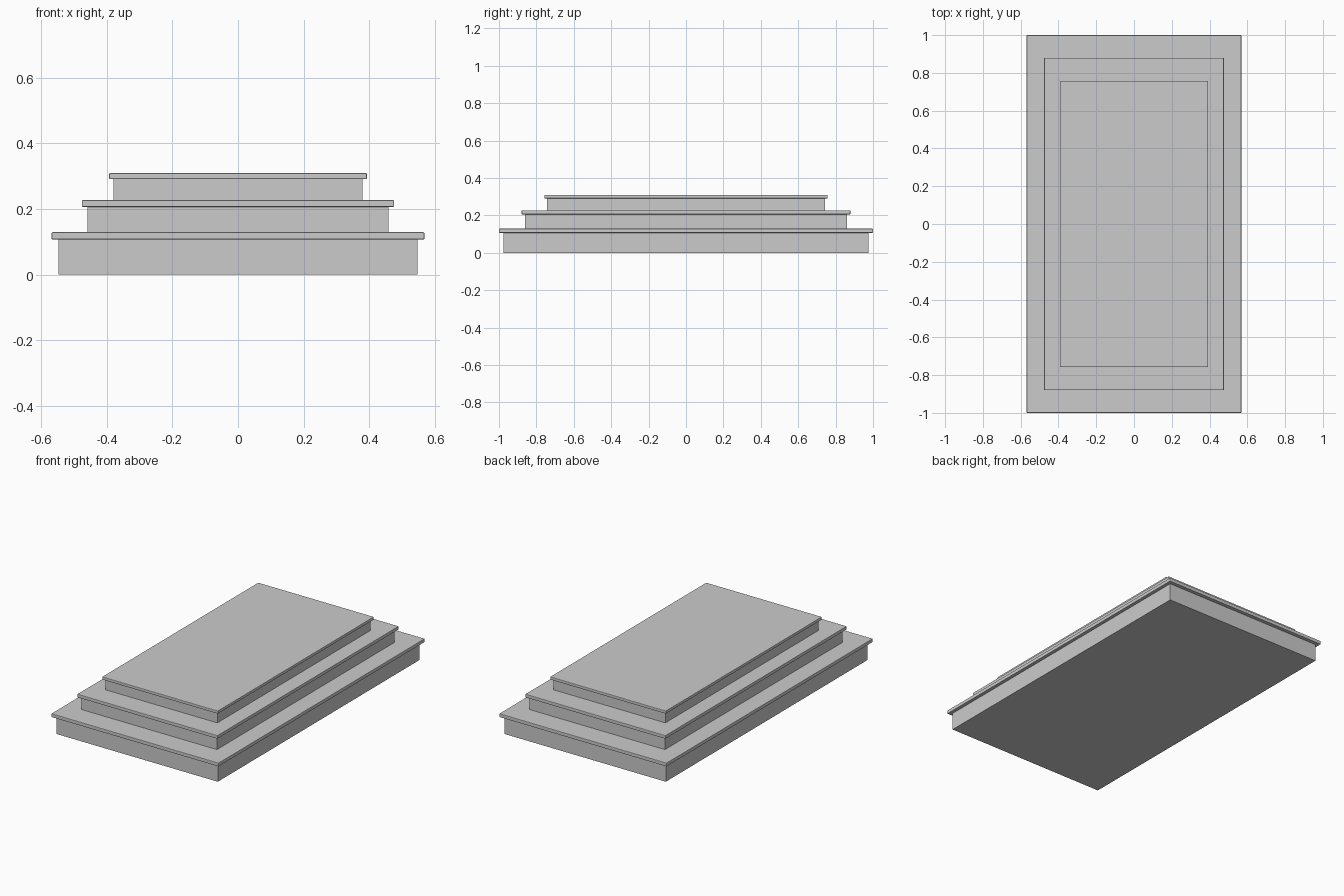
import bpy

if "Cube" in bpy.data.objects:
    bpy.data.objects.remove(bpy.data.objects["Cube"])


def box(name, hx, hy, z0, z1, bevel=0.0):
    """Box from half sizes and a height range, with optional softened edges."""
    bpy.ops.mesh.primitive_cube_add(size=2, location=(0, 0, (z0 + z1) / 2))
    ob = bpy.context.object
    ob.name = name
    ob.scale = (hx, hy, (z1 - z0) / 2)
    bpy.ops.object.transform_apply(location=False, rotation=False, scale=True)
    if bevel:
        mod = ob.modifiers.new("edge_bevel", 'BEVEL')
        mod.width = bevel
        mod.segments = 2
    return ob


# Each tier: riser half sizes, slab half sizes, bottom, riser top, slab top
tiers = [
    ("lower", (0.547, 0.977), (0.568, 1.0), 0.0, 0.107, 0.129),
    ("middle", (0.459, 0.860), (0.476, 0.879), 0.129, 0.206, 0.227),
    ("upper", (0.380, 0.743), (0.393, 0.757), 0.227, 0.291, 0.309),
]

for name, riser, slab, z0, z1, z2 in tiers:
    # Plain riser block
    box(name + "_riser", *riser, z0, z1)
    # Thin overhanging slab with a slightly eased edge
    box(name + "_slab", *slab, z1, z2, bevel=0.003)
